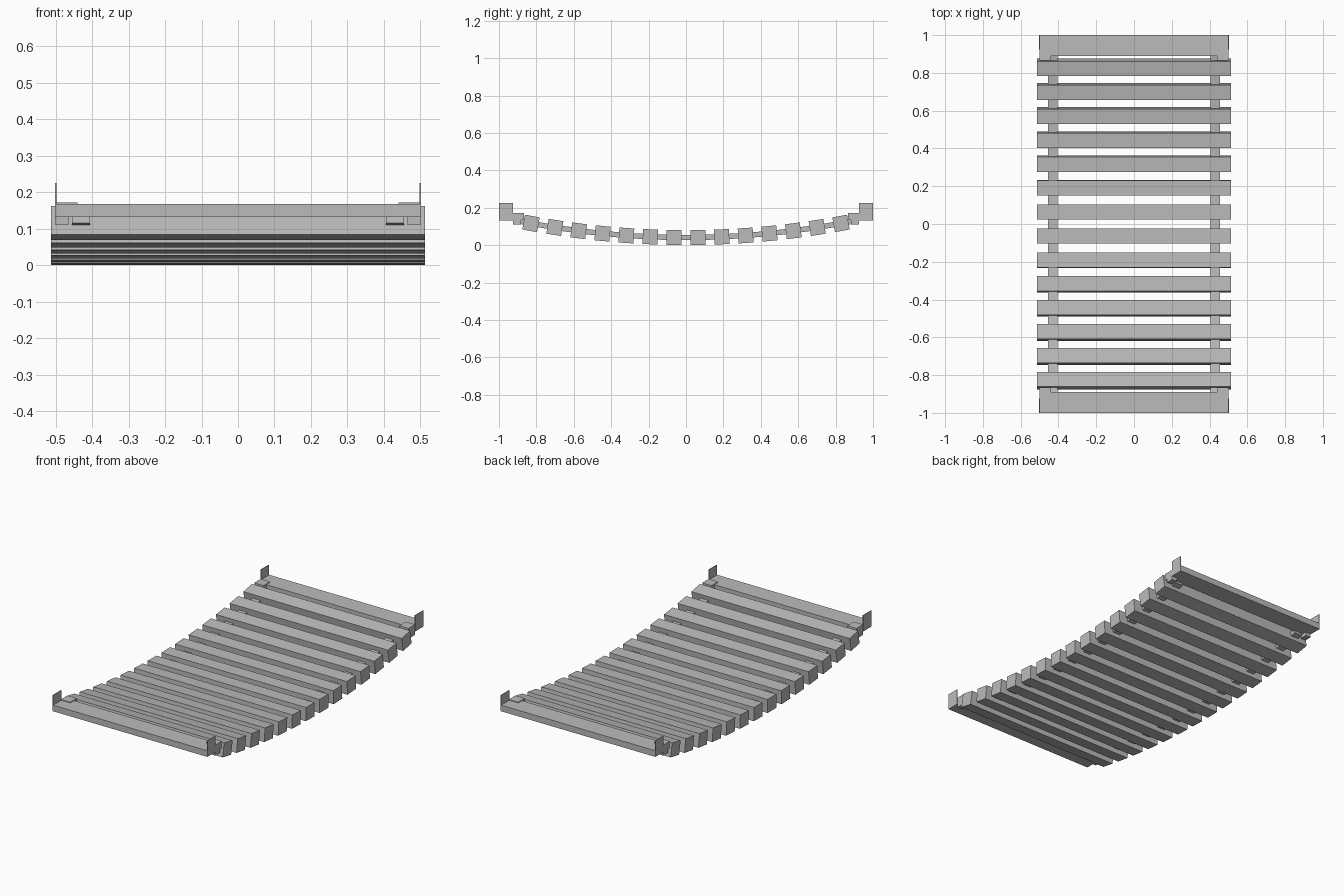
import bpy
import math

cube = bpy.data.objects.get("Cube")
if cube:
    bpy.data.objects.remove(cube, do_unlink=True)

grey = bpy.data.materials.new("weathered grey")
grey.use_nodes = True
colour = (0.5, 0.5, 0.5, 1)
grey.diffuse_color = colour
grey.node_tree.nodes["Principled BSDF"].inputs["Base Color"].default_value = colour


def box(name, centre, size, tilt=0.0):
    bpy.ops.mesh.primitive_cube_add(size=1, location=centre, rotation=(tilt, 0, 0))
    obj = bpy.context.object
    obj.name = name
    obj.scale = size
    obj.data.materials.append(grey)
    return obj


def span(name, x0, x1, y0, y1, z0, z1):
    return box(name, ((x0 + x1) / 2, (y0 + y1) / 2, (z0 + z1) / 2),
               (abs(x1 - x0), abs(y1 - y0), z1 - z0))


def sag(y):
    return 0.041 + 0.11 * y * y


# Square planks following the sagging curve
COUNT, PITCH = 14, 0.1275
stations = [(i - (COUNT - 1) / 2) * PITCH for i in range(COUNT)]
for y in stations:
    box("plank", (0, y, sag(y)), (1.026, 0.08, 0.08), math.atan(0.22 * y))

# Straps threaded through the planks, in short straight pieces
knots = [-0.9] + stations + [0.9]
for side in (-1, 1):
    for a, b in zip(knots, knots[1:]):
        rise = sag(b) - sag(a)
        box("strap", (side * 0.43, (a + b) / 2, (sag(a) + sag(b)) / 2),
            (0.05, math.hypot(b - a, rise), 0.028), math.atan2(rise, b - a))

# End landings with corner brackets and thin upright plates
for end in (-1, 1):
    span("landing", -0.5, 0.5, end * 0.89, end, 0.132, 0.168)
    for side in (-1, 1):
        span("bracket", side * 0.44, side * 0.5, end * 0.865, end * 0.925, 0.134, 0.172)
        span("bracket_hook", side * 0.465, side * 0.5, end * 0.882, end * 0.925, 0.111, 0.134)
        span("upright_plate", side * 0.498, side * 0.502, end * 0.925, end, 0.132, 0.226)
